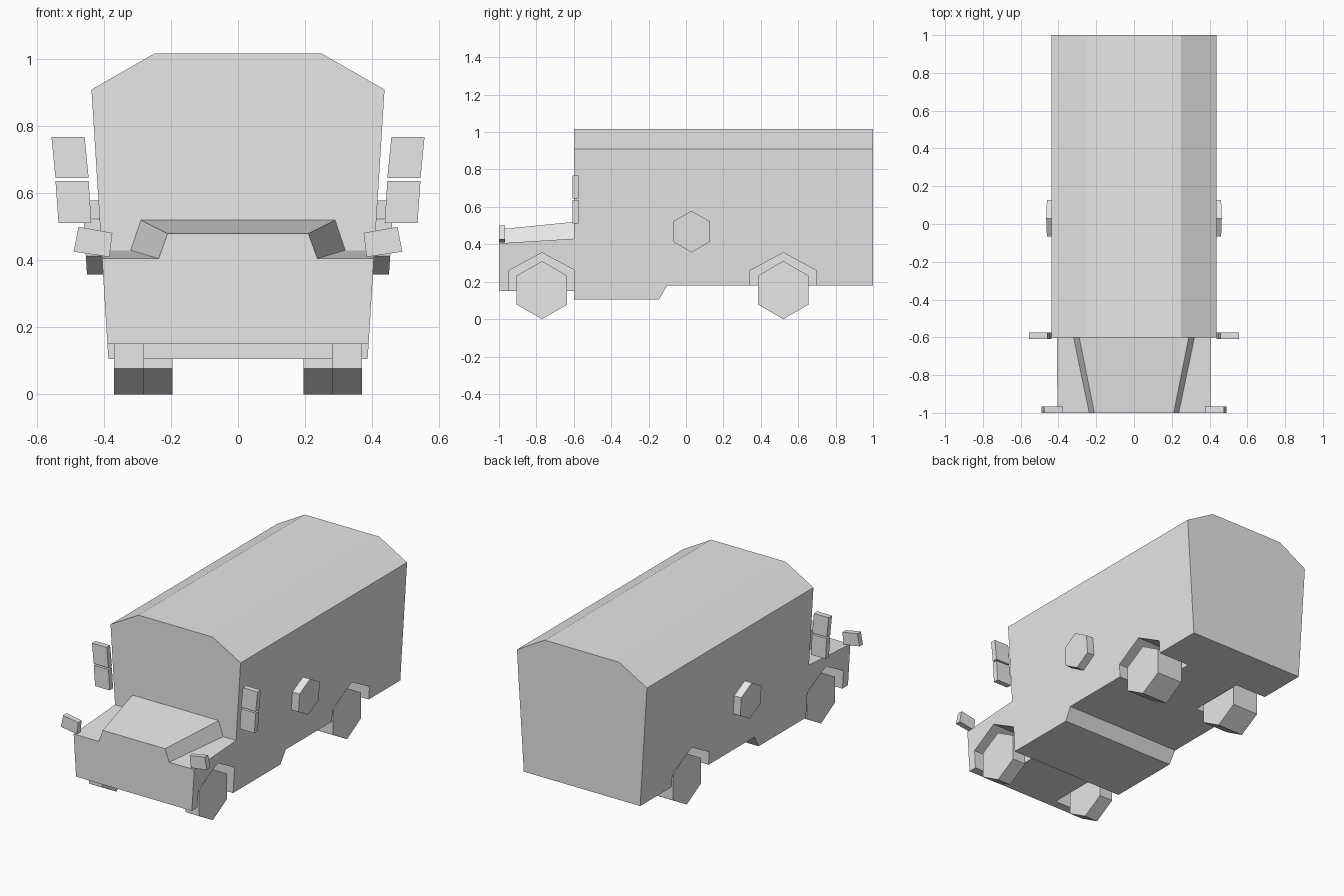
import bpy
import bmesh
from mathutils import Vector

if "Cube" in bpy.data.objects:
    bpy.data.objects.remove(bpy.data.objects["Cube"], do_unlink=True)

grey = bpy.data.materials.new("plain_grey")
grey.use_nodes = True
COLOUR = (0.8, 0.8, 0.8, 1)
grey.diffuse_color = COLOUR
grey.node_tree.nodes["Principled BSDF"].inputs["Base Color"].default_value = COLOUR


def loft(name, sections):
    """Join matching outlines with flat walls and cap both ends."""
    bm = bmesh.new()
    rings = [[bm.verts.new(p) for p in section] for section in sections]
    n = len(rings[0])
    for a, b in zip(rings, rings[1:]):
        for i in range(n):
            j = (i + 1) % n
            bm.faces.new((a[i], a[j], b[j], b[i]))
    bm.faces.new(rings[0])
    bm.faces.new(rings[-1])
    bmesh.ops.recalc_face_normals(bm, faces=bm.faces)
    mesh = bpy.data.meshes.new(name)
    bm.to_mesh(mesh)
    bm.free()
    mesh.materials.append(grey)
    obj = bpy.data.objects.new(name, mesh)
    bpy.context.collection.objects.link(obj)
    return obj


def half_width(z):
    """The side walls lean outward towards the roof."""
    return 0.387 + 0.0505 * (z - 0.105) / 0.805


def mirrored_section(y, half):
    """Full outline from its +x half, listed bottom to top."""
    return [(x, y, z) for x, z in half] + [(-x, y, z) for x, z in reversed(half)]


def hexagon(y, z, ry, rz):
    """Upright hexagon with a point at top and bottom."""
    return [(y, z + rz), (y + ry, z + rz / 2), (y + ry, z - rz / 2),
            (y, z - rz), (y - ry, z - rz / 2), (y - ry, z + rz / 2)]


def cut(target, cutter):
    mod = target.modifiers.new("arch", "BOOLEAN")
    mod.operation = "DIFFERENCE"
    mod.solver = "EXACT"
    mod.object = cutter
    bpy.context.view_layer.objects.active = target
    bpy.ops.object.modifier_apply(modifier=mod.name)
    bpy.data.objects.remove(cutter, do_unlink=True)


# Van body with a lowered belly behind the front wheels
def body_section(y, floor):
    return mirrored_section(y, [(half_width(floor), floor),
                                (half_width(0.91), 0.91), (0.25, 1.017)])


body = loft("body", [body_section(y, floor) for y, floor in
                     ((-0.6, 0.105), (-0.145, 0.105), (-0.1, 0.18), (1, 0.18))])


# Bonnet with a raised centre that widens towards the cab
def bonnet_section(y, shoulder, base_x, ridge_x, ridge):
    return mirrored_section(y, [(half_width(0.15), 0.15), (half_width(shoulder), shoulder),
                                (base_x, shoulder), (ridge_x, ridge)])


bonnet = loft("bonnet", [bonnet_section(-1, 0.405, 0.237, 0.21, 0.48),
                         bonnet_section(-0.6, 0.43, 0.32, 0.29, 0.52)])

MIRROR_UPPER = [(0.557, 0.768), (0.458, 0.768), (0.446, 0.646), (0.545, 0.646)]
MIRROR_LOWER = [(0.545, 0.637), (0.446, 0.637), (0.438, 0.512), (0.536, 0.512)]
LAMP = [(0.476, 0.5), (0.375, 0.482), (0.384, 0.41), (0.491, 0.426)]

for side, label in ((1, "left"), (-1, "right")):
    # Wheels and the arches cut for them
    for end, target, y, inner, pocket in (("front", bonnet, -0.77, 0.28, 0.21),
                                          ("rear", body, 0.52, 0.195, 0.18)):
        arch = [(y - 0.177, 0.05), (y - 0.177, 0.26), (y, 0.355),
                (y + 0.177, 0.26), (y + 0.177, 0.05)]
        cutter = loft("arch_cutter", [[(side * x, *p) for p in arch] for x in (pocket, 0.6)])
        cutter.hide_render = True
        cut(target, cutter)
        outline = hexagon(y, 0.155, 0.135, 0.155)
        loft(f"{end}_{label}_wheel", [[(side * x, *p) for p in outline]
                                      for x in (inner, 0.37)])

    # Hexagonal cap lying on the leaning side wall
    cap = hexagon(0.03, 0.468, 0.097, 0.111)
    loft(f"{label}_side_cap", [[(side * (half_width(z) + out), y, z) for y, z in cap]
                               for out in (-0.02, 0.048)])

    # Mirrors beside the cab and lamps on the bonnet corners
    for part, outline, y in (("upper_mirror", MIRROR_UPPER, -0.608),
                             ("lower_mirror", MIRROR_LOWER, -0.608),
                             ("lamp", LAMP, -1)):
        loft(f"{label}_{part}", [[(side * x, y + d, z) for x, z in outline]
                                 for d in (0, 0.033)])
